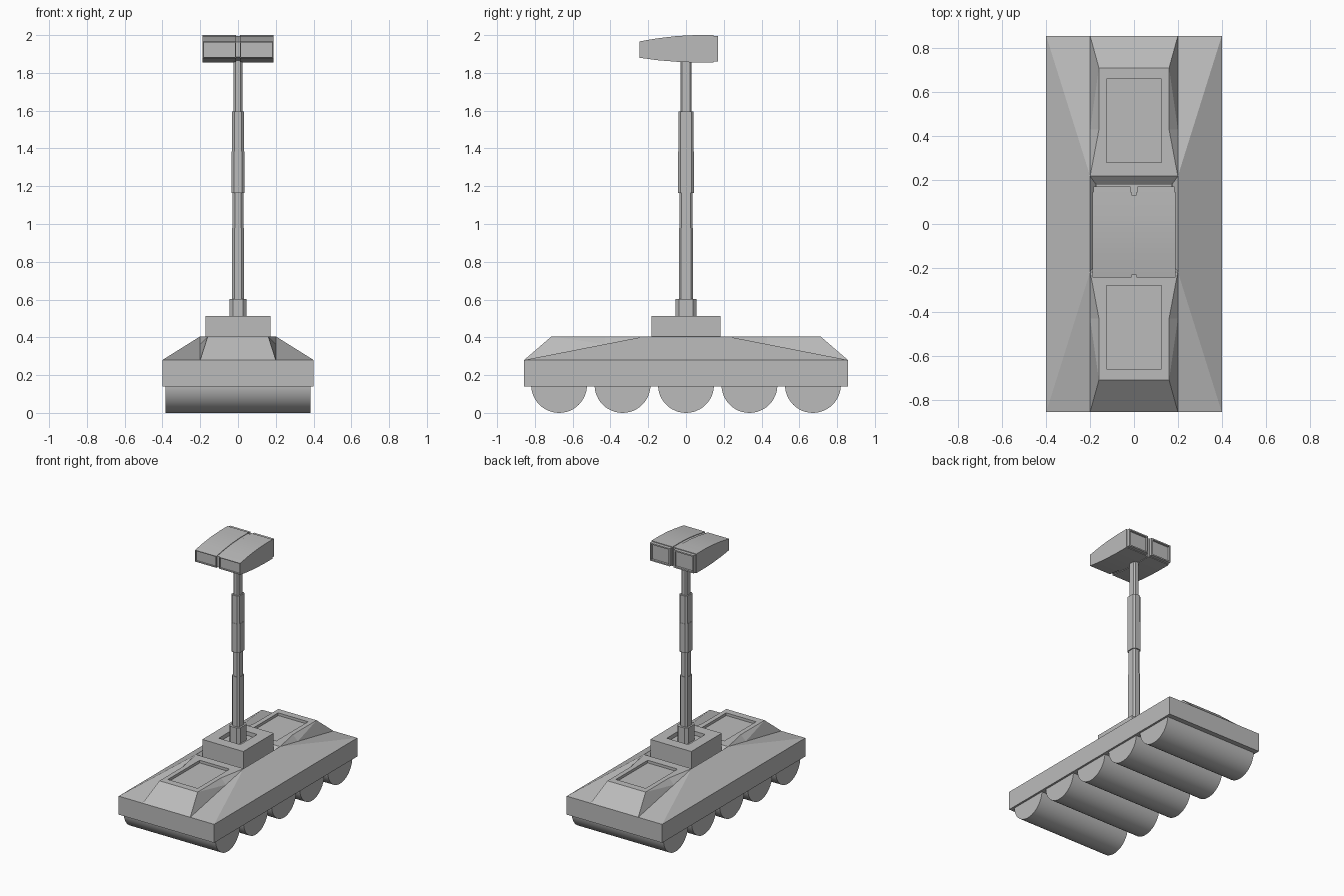
import bpy, bmesh
from mathutils import Matrix, Vector

cube = bpy.data.objects.get("Cube")
if cube:
    bpy.data.objects.remove(cube, do_unlink=True)

grey = bpy.data.materials.new("plain_grey")
grey.use_nodes = True
GREY = (0.5, 0.5, 0.5, 1)
grey.diffuse_color = GREY
grey.node_tree.nodes["Principled BSDF"].inputs["Base Color"].default_value = GREY


def finish(bm, name, smooth=False):
    bmesh.ops.recalc_face_normals(bm, faces=bm.faces)
    mesh = bpy.data.meshes.new(name)
    bm.to_mesh(mesh)
    bm.free()
    mesh.materials.append(grey)
    ob = bpy.data.objects.new(name, mesh)
    bpy.context.collection.objects.link(ob)
    if smooth:
        bpy.ops.object.select_all(action='DESELECT')
        ob.select_set(True)
        bpy.context.view_layer.objects.active = ob
        bpy.ops.object.shade_smooth_by_angle()
    return ob


def box(hx, hy, z0, z1):
    bm = bmesh.new()
    m = Matrix.Translation((0, 0, (z0 + z1) / 2)) @ Matrix.Diagonal((2 * hx, 2 * hy, z1 - z0, 1))
    bmesh.ops.create_cube(bm, size=1, matrix=m)
    return bm


def facing(bm, direction):
    """Face pointing most strongly, and lying furthest, along a direction."""
    bm.normal_update()
    d = Vector(direction)
    return max((f for f in bm.faces if f.normal.dot(d) > 0.95),
               key=lambda f: f.calc_center_median().dot(d))


def inset(bm, face, rim, depth):
    """Frame a face, then move its middle straight in or out."""
    bmesh.ops.inset_region(bm, faces=[face], thickness=rim)
    bmesh.ops.inset_region(bm, faces=[face], thickness=0.0005, depth=depth)


# Hull: one quarter, repeated across both axes
DECK, EDGE, BASE = 0.405, 0.28, 0.14
A, A0, Ay = (.4, -.857, EDGE), (0, -.857, EDGE), (.4, 0, EDGE)
B, C, C0, Cy = (.2, -.857, EDGE), (.2, -.218, DECK), (0, -.218, DECK), (.2, 0, DECK)
D, E, E0 = (.16, -.43, DECK), (.16, -.712, DECK), (0, -.712, DECK)
F = (.2, -.43, .3635)
P, P0, Q, Q0 = [(x, y, DECK) for y in (-.28, -.66) for x in (.125, 0)]
W, W0, Wy, WC = [(x, y, .375) for x, y in ((.175, -.183), (0, -.183), (.175, 0), (0, 0))]


def low(p, z=BASE):
    return (p[0], p[1], z)


FLOOR = DECK - 0.02
quarter = [
    (A, Ay, Cy, C), (A, C, F), (A, F, B), (F, C, D), (F, D, E), (B, F, E),
    (B, E, E0, A0), (C0, C, P, P0), (C, D, P), (D, E, Q, P), (E, E0, Q0, Q),
    (P0, P, low(P, FLOOR), low(P0, FLOOR)), (P, Q, low(Q, FLOOR), low(P, FLOOR)),
    (Q, Q0, low(Q0, FLOOR), low(Q, FLOOR)), [low(p, FLOOR) for p in (P0, P, Q, Q0)],
    (C0, C, W, W0), (C, Cy, Wy, W), (W0, W, Wy, WC),
    (A0, B, A, low(A), low(A0)), (A, Ay, low(Ay), low(A)),
    (low(A0), low(A), low(Ay), low((0, 0))),
]
bm = bmesh.new()
for sx in (1, -1):
    for sy in (1, -1):
        for face in quarter:
            bm.faces.new([bm.verts.new((x * sx, y * sy, z)) for x, y, z in face])
bmesh.ops.remove_doubles(bm, verts=bm.verts, dist=1e-4)
finish(bm, "hull")

# Rollers under the hull
for i in range(5):
    bm = bmesh.new()
    m = Matrix.Translation((0, (i - 2) * 0.336, 0.148)) @ Matrix.Rotation(1.570796, 4, 'Y')
    bmesh.ops.create_cone(bm, cap_ends=True, segments=48, radius1=0.148, radius2=0.148,
                          depth=0.77, matrix=m)
    # Keep only the half that hangs below the hull
    bmesh.ops.bisect_plane(bm, geom=bm.verts[:] + bm.edges[:] + bm.faces[:],
                           plane_co=(0, 0, 0.15), plane_no=(0, 0, 1), clear_outer=True)
    bmesh.ops.holes_fill(bm, edges=bm.edges)
    finish(bm, f"roller_{i + 1}", smooth=True)

# Mast housing with a well for the mast foot
bm = box(0.172, 0.182, 0.375, 0.513)
inset(bm, facing(bm, (0, 0, 1)), 0.115, -0.03)
finish(bm, "mast_housing")

# Telescoping mast sections with chamfered corners
sections = [("foot", .045, .055, .48, .603), ("lower", .032, .038, .603, .98),
            ("lower_middle", .028, .034, .98, 1.165), ("middle", .035, .043, 1.165, 1.385),
            ("upper_middle", .033, .041, 1.385, 1.595), ("upper", .023, .03, 1.595, 1.88)]
for name, hx, hy, z0, z1 in sections:
    bm = box(hx, hy, z0, z1)
    upright = [e for e in bm.edges if abs(e.verts[0].co.z - e.verts[1].co.z) > 0.01]
    bmesh.ops.bevel(bm, geom=upright, offset=hx * 0.4, segments=1, affect='EDGES')
    finish(bm, "mast_" + name)

# Sensor head: side profile extruded across x
PROFILE = [(-.245, 1.88), (-.245, 1.967), (-.15, 1.983), (-.05, 1.995), (.05, 2),
           (.145, 2), (.145, 1.855), (.05, 1.855), (-.05, 1.859), (-.15, 1.867)]


def head_part(x0, x1, scale=1.0):
    bm = bmesh.new()
    verts = [bm.verts.new((x0, -.05 + (y + .05) * scale, 1.928 + (z - 1.928) * scale))
             for y, z in PROFILE]
    face = bm.faces.new(verts)
    new = bmesh.ops.extrude_face_region(bm, geom=[face])["geom"]
    bmesh.ops.translate(bm, vec=(x1 - x0, 0, 0),
                        verts=[v for v in new if isinstance(v, bmesh.types.BMVert)])
    bmesh.ops.recalc_face_normals(bm, faces=bm.faces)
    return bm


for side, x0, x1 in (("left", .011, .189), ("right", -.189, -.011)):
    bm = head_part(x0, x1)
    inset(bm, facing(bm, (0, -1, 0)), 0.007, -0.012)   # front window
    inset(bm, facing(bm, (0, 1, 0)), 0.007, 0.025)     # rear step
    inset(bm, facing(bm, (0, 1, 0)), 0.014, -0.015)    # rear window
    finish(bm, "sensor_pod_" + side, smooth=True)
finish(head_part(-.02, .02, 0.94), "sensor_bridge", smooth=True)
